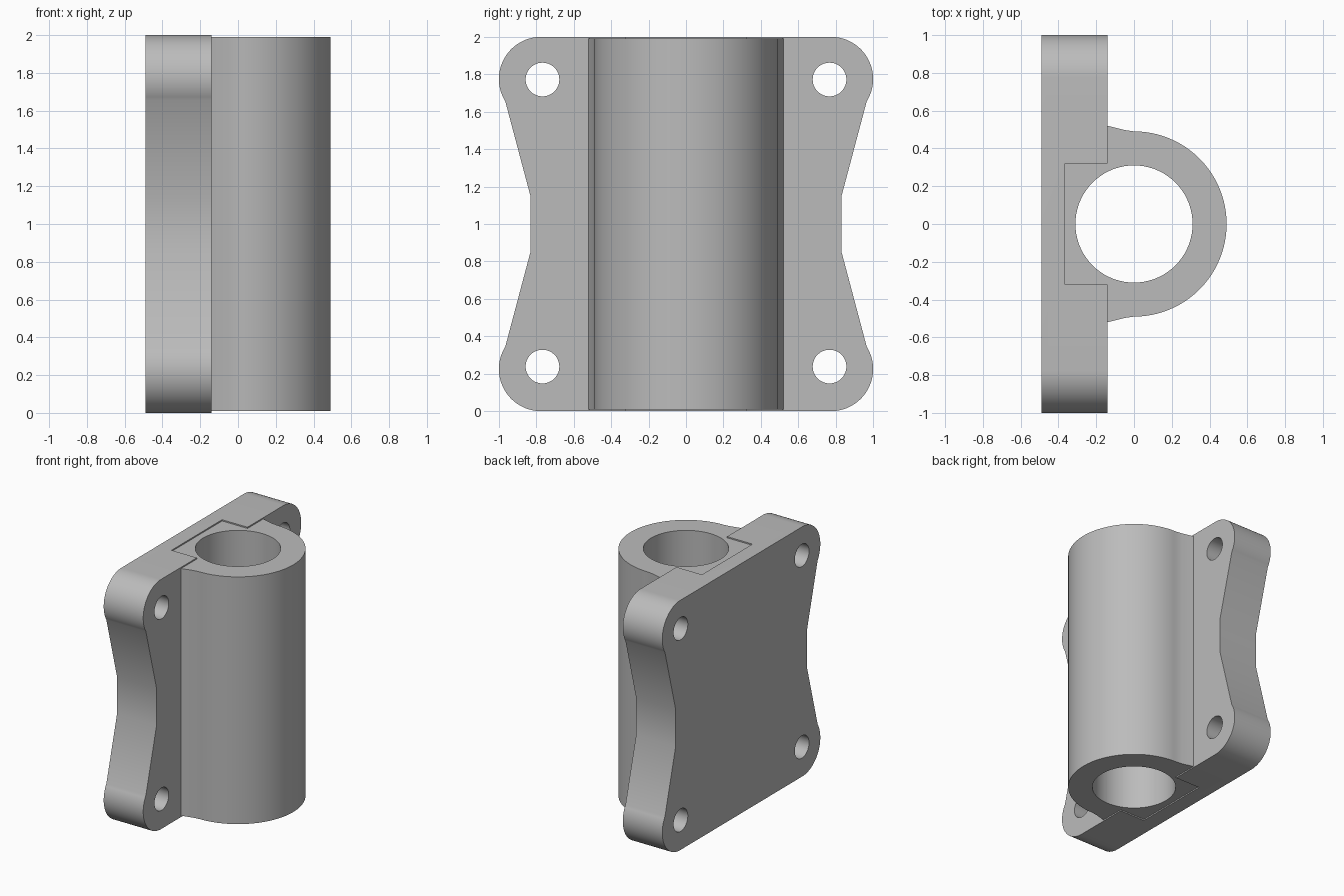
import bpy, bmesh
from math import sin, cos, pi, radians
from mathutils import Vector

cube = bpy.data.objects.get("Cube")
if cube:
    bpy.data.objects.remove(cube, do_unlink=True)

metal = bpy.data.materials.new("plain_grey")
metal.use_nodes = True
grey = (0.5, 0.5, 0.5, 1)
metal.diffuse_color = grey
metal.node_tree.nodes["Principled BSDF"].inputs["Base Color"].default_value = grey


def arc(cx, cy, r, start, end, steps):
    angles = [radians(start + (end - start) * i / steps) for i in range(steps + 1)]
    return [(cx + r * cos(a), cy + r * sin(a)) for a in angles]


def prism(name, profile, place, travel):
    """Extrude a closed 2D profile, placed in space by a function."""
    bm = bmesh.new()
    face = bm.faces.new([bm.verts.new(place(u, v)) for u, v in profile])
    grown = bmesh.ops.extrude_face_region(bm, geom=[face])["geom"]
    bmesh.ops.translate(bm, vec=Vector(travel),
                        verts=[g for g in grown if isinstance(g, bmesh.types.BMVert)])
    bmesh.ops.recalc_face_normals(bm, faces=bm.faces)
    mesh = bpy.data.meshes.new(name)
    bm.to_mesh(mesh)
    bm.free()
    mesh.materials.append(metal)
    obj = bpy.data.objects.new(name, mesh)
    bpy.context.collection.objects.link(obj)
    return obj


def cut(target, cutter):
    bpy.context.view_layer.objects.active = target
    mod = target.modifiers.new("cut", 'BOOLEAN')
    mod.operation, mod.solver, mod.object = 'DIFFERENCE', 'EXACT', cutter
    bpy.ops.object.modifier_apply(modifier=mod.name)
    bpy.data.objects.remove(cutter, do_unlink=True)


def smooth(obj):
    bpy.ops.object.select_all(action='DESELECT')
    obj.select_set(True)
    bpy.context.view_layer.objects.active = obj
    bpy.ops.object.shade_smooth_by_angle(angle=radians(20))


# Flange dimensions, with heights measured from the middle
BACK, FRONT = -0.49, -0.14
CORNER, RADIUS = 0.775, 0.225
HOLE_Y, HOLE_Z = 0.767, 0.767

# Waisted flange outline: one quarter, mirrored both ways
quarter = [(0.83, 0.145)] + arc(CORNER, CORNER, RADIUS, -32, 90, 24)
half = [(y, -z) for y, z in reversed(quarter)] + quarter
outline = half + [(-y, z) for y, z in reversed(half)]
flange = prism("mounting_flange", outline,
               lambda y, z: (BACK, y, z + 1), (FRONT - BACK, 0, 0))

# Four bolt holes
for sy in (-1, 1):
    for sz in (-1, 1):
        circle = arc(sy * HOLE_Y, sz * HOLE_Z, 0.09, 0, 352.5, 47)
        cut(flange, prism("bolt_hole", circle,
                          lambda y, z: (BACK - 0.1, y, z + 1.005), (0.6, 0, 0)))

# Slot in the flange that receives the tongue of the sleeve
slot = [(-0.365, -0.32), (0, -0.32), (0, 0.32), (-0.365, 0.32)]
cut(flange, prism("slot", slot, lambda x, y: (x, y, -0.1), (0, 0, 2.2)))

# Bearing sleeve with flared feet and a tongue behind the bore
side = [(FRONT, 0.32), (-0.365, 0.32)]
sleeve_outline = (arc(0, 0, 0.49, -90, 90, 64) + [(-0.05, 0.497), (FRONT, 0.52)] + side
                  + [(x, -y) for x, y in reversed(side)] + [(FRONT, -0.52), (-0.05, -0.497)])
sleeve = prism("bearing_sleeve", sleeve_outline,
               lambda x, y: (x, y, 0.01), (0, 0, 1.98))
cut(sleeve, prism("bore", arc(0, 0, 0.31, 0, 355, 71),
                  lambda x, y: (x, y, -0.1), (0, 0, 2.2)))

for part in (flange, sleeve):
    smooth(part)
